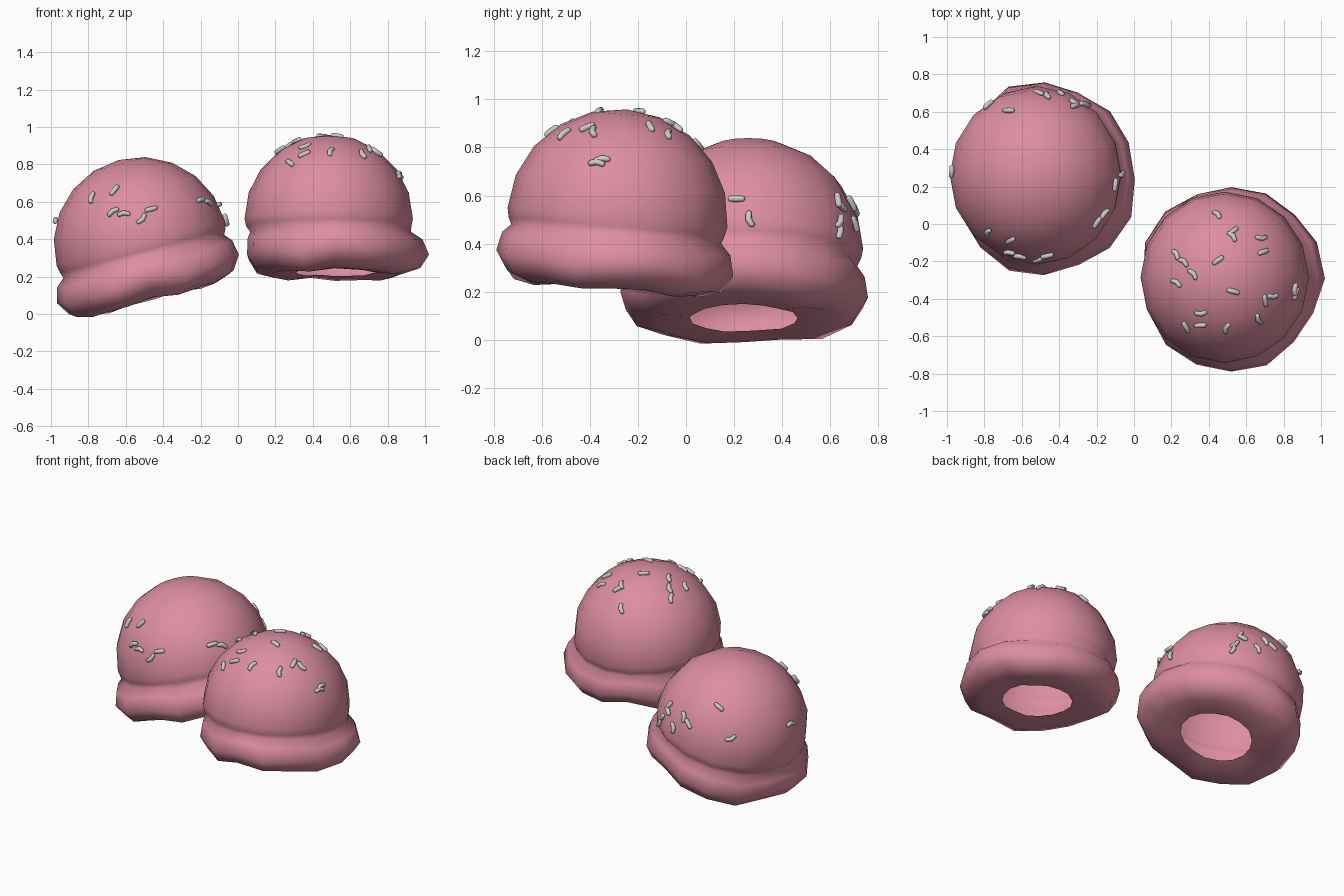
import bpy, bmesh, math, random
from mathutils import Vector, Matrix

if "Cube" in bpy.data.objects:
    bpy.data.objects.remove(bpy.data.objects["Cube"])

pink = bpy.data.materials.new("pink_cream")
pink.diffuse_color = (0.72, 0.27, 0.36, 1)
pink.use_nodes = True
pink.node_tree.nodes["Principled BSDF"].inputs["Base Color"].default_value = pink.diffuse_color
SEG = 16

# skirt profile from the open underside up to the waist: radius, height, waviness, shift
SKIRT = [(.212, -.288, .2, 1), (.35, -.30, .5, 1), (.44, -.272, 1, 1), (.486, -.2, 1, 1),
         (.468, -.115, .6, .7), (.43, -.072, .2, .2), (.442, -.04, 0, 0)]
DOME = [(.45 * math.cos(math.radians(a)), .45 * math.sin(math.radians(a)), 0, 0)
        for a in (0, 18, 36, 54, 72)]


def scoop(name, centre, size, tilt, offset, phase):
    """Lathe a dome with a wavy skirt, open at the bottom."""
    bm = bmesh.new()
    rings = []
    for r, z, w, k in SKIRT + DOME:
        ring = []
        for i in range(SEG):
            a = 2 * math.pi * i / SEG
            dr = w * (.010 * math.sin(3 * a + phase) + .010 * math.sin(5 * a + 2 * phase))
            dz = w * (.014 * math.sin(4 * a + phase) + .012 * math.sin(7 * a))
            ring.append(bm.verts.new(((r + dr) * math.cos(a) + k * offset[0],
                                      (r + dr) * math.sin(a) + k * offset[1], z + dz)))
        rings.append(ring)
    for lo, hi in zip(rings, rings[1:]):
        for i in range(SEG):
            j = (i + 1) % SEG
            bm.faces.new((lo[i], lo[j], hi[j], hi[i]))
    top = bm.verts.new((0, 0, .45))
    for i in range(SEG):
        bm.faces.new((rings[-1][i], rings[-1][(i + 1) % SEG], top))
    bm.transform(Matrix.Translation(centre) @ tilt @ Matrix.Diagonal((*size, 1)))
    finish(bm, name, pink)


def finish(bm, name, mat=None):
    for f in bm.faces:
        f.smooth = True
    me = bpy.data.meshes.new(name)
    bm.to_mesh(me)
    bm.free()
    if mat:
        me.materials.append(mat)
    bpy.context.collection.objects.link(bpy.data.objects.new(name, me))


# view bases: horizontal axis, vertical axis, direction toward the viewer
VIEWS = {"top": ((1, 0, 0), (0, 1, 0), (0, 0, 1)),
         "front": ((1, 0, 0), (0, 0, 1), (0, -1, 0)),
         "right": ((0, 1, 0), (0, 0, 1), (1, 0, 0))}


def sprinkles(name, centre, radius, marks):
    """Lay small bent capsules on the dome at positions seen in a view."""
    bm = bmesh.new()
    for view, spots in marks.items():
        h, v, d = (Vector(t) for t in VIEWS[view])
        for a, b, ang in spots:
            p, q = a - centre.dot(h), b - centre.dot(v)
            depth = math.sqrt(max(radius ** 2 - p * p - q * q, .002))
            n = (h * p + v * q + d * depth).normalized()
            t = h * math.cos(math.radians(ang)) + v * math.sin(math.radians(ang))
            t = (t - d * (t.dot(n) / d.dot(n))).normalized()
            s = n.cross(t)
            rot = Matrix((t, s, n)).transposed().to_4x4()
            new = bmesh.ops.create_uvsphere(bm, u_segments=8, v_segments=8, radius=.014,
                                            matrix=Matrix.Rotation(math.pi / 2, 4, 'Y'))["verts"]
            bend = random.choice((-.008, 0, .008))
            for vert in new:
                x = vert.co.x
                if abs(x) > 1e-4:
                    vert.co.x += math.copysign(.022, x)
                    vert.co.y += bend
            bmesh.ops.transform(bm, verts=new,
                                matrix=Matrix.Translation(centre + n * (radius + .004)) @ rot)
    finish(bm, name)


random.seed(4)
right_c = Vector((.485, -.285, .51))
left_c = Vector((-.52, .26, .378))

# the two scoops
scoop("right_scoop", right_c, (1, 1.02, 1), Matrix.Rotation(math.radians(-5), 4, 'X'),
      (.035, .01), .6)
scoop("left_scoop", left_c, (1.035, 1.06, 1.025), Matrix.Rotation(math.radians(-15), 4, 'Y'),
      (-.01, -.02), 2.2)

# sprinkles over the top of the right scoop
sprinkles("right_sprinkles", right_c, .447, {"top": [
    (.45, .05, -45), (.53, -.04, 40), (.53, -.065, -50), (.68, -.08, 0), (.69, -.15, 20),
    (.45, -.195, 35), (.23, -.16, -60), (.27, -.2, -40), (.32, -.265, -50), (.23, -.31, -35),
    (.53, -.36, -15), (.74, -.39, 5), (.70, -.41, -80), (.855, -.35, 85), (.86, -.37, 75),
    (.66, -.51, -65), (.36, -.48, 5), (.355, -.54, 5), (.28, -.55, -60), (.49, -.555, 70)]})

# sprinkles around the sides of the left scoop
sprinkles("left_sprinkles", left_c, .468, {
    "front": [(-.785, .62, 75), (-.66, .66, 50), (-.67, .55, 35), (-.61, .54, 5),
              (-.51, .505, 50), (-.465, .56, 15), (-.2, .61, 15), (-.16, .6, -30)],
    "top": [(-.78, .635, 40), (-.67, .605, 0), (-.51, .7, -20), (-.47, .685, -60),
            (-.40, .7, -45), (-.32, .645, -40), (-.27, .64, -20), (-.97, .28, 85)],
    "right": [(.21, .585, 0), (.26, .5, -75), (.63, .58, -80), (.64, .45, 85)]})
